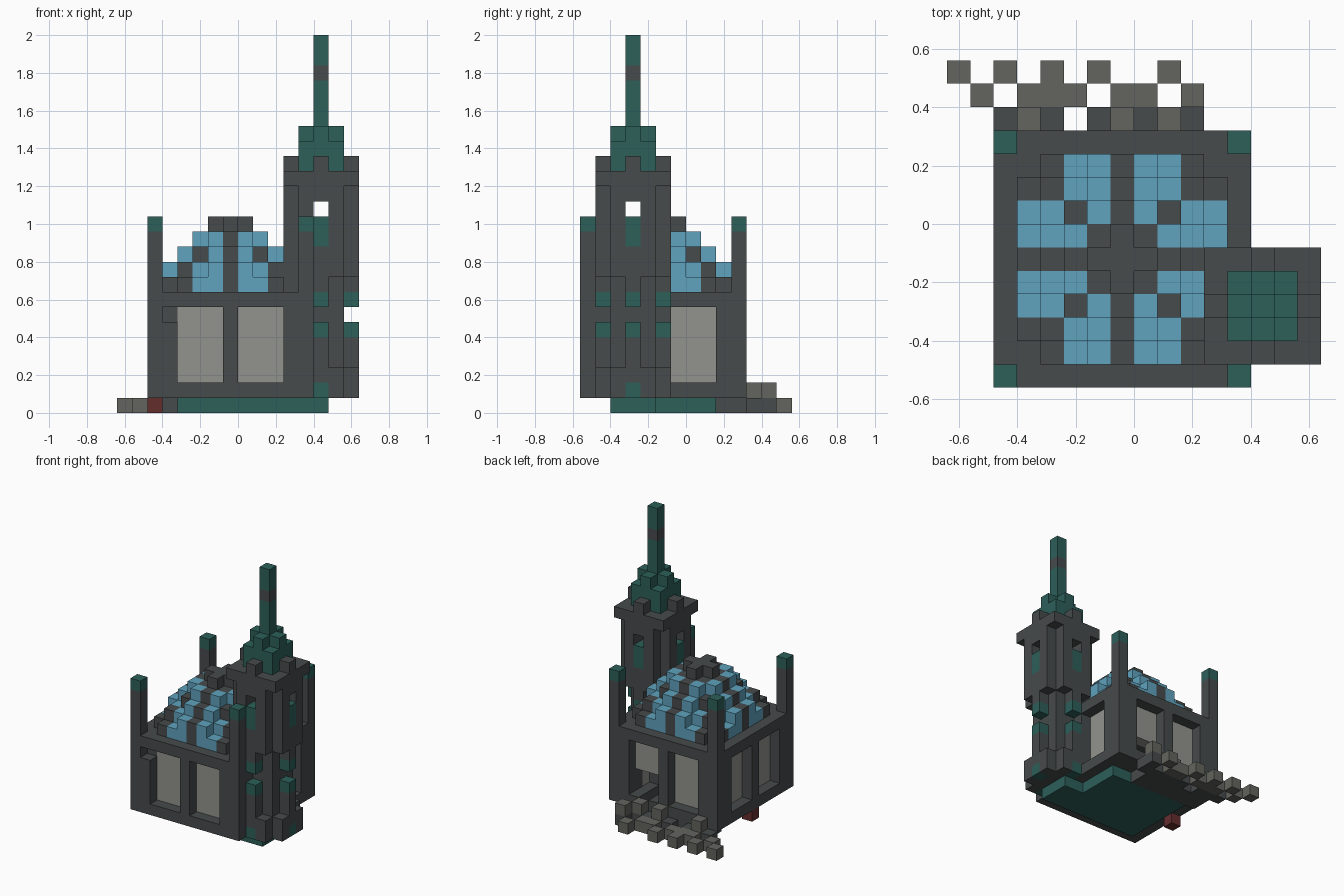
import bpy, bmesh
from mathutils import Vector

S = 0.08  # block size
if "Cube" in bpy.data.objects:
    bpy.data.objects.remove(bpy.data.objects["Cube"], do_unlink=True)

COLOURS = {
    "dark_stone": (0.063, 0.069, 0.070),
    "teal_copper": (0.026, 0.117, 0.102),
    "blue_glass": (0.115, 0.366, 0.515),
    "pale_pane": (0.29, 0.29, 0.27),
    "rubble_grey": (0.127, 0.127, 0.114),
    "dull_red": (0.13, 0.027, 0.027),
}
MATS = {}
for name, rgb in COLOURS.items():
    m = bpy.data.materials.new(name)
    m.use_nodes = True
    m.diffuse_color = (*rgb, 1)
    m.node_tree.nodes["Principled BSDF"].inputs["Base Color"].default_value = (*rgb, 1)
    MATS[name] = m
DARK, TEAL, BLUE, PANE, GREY, RED = COLOURS

cells = {}  # (i, j, k) -> (part, colour)


def fill(part, colour, xs, ys, zs):
    """Fill an inclusive range of blocks."""
    for i in range(xs[0], xs[1] + 1):
        for j in range(ys[0], ys[1] + 1):
            for k in range(zs[0], zs[1] + 1):
                cells[i, j, k] = (part, colour)


def put(part, colour, i, j, k):
    cells[i, j, k] = (part, colour)


def carve(xs, ys, zs):
    for i in range(xs[0], xs[1] + 1):
        for j in range(ys[0], ys[1] + 1):
            for k in range(zs[0], zs[1] + 1):
                cells.pop((i, j, k), None)


CX, CY = -1, -2   # hall centre block
TX, TY = 5, -4    # tower centre block

# Foundation
fill("foundation", DARK, (-5, 1), (2, 3), (0, 0))
fill("foundation", TEAL, (-4, 3), (-5, 1), (0, 0))
fill("foundation", TEAL, (4, 5), (-5, -3), (0, 0))
put("red_block", RED, -6, -2, 0)

# Hall with recessed windows on all four sides
fill("hall", DARK, (CX - 5, CX + 5), (CY - 5, CY + 5), (1, 7))
for side in (-1, 1):
    for a in (-2, 2):
        xs, ys = (CX + a - 1, CX + a + 1), (CY + a - 1, CY + a + 1)
        carve(xs, (CY + 5 * side,) * 2, (2, 6))
        fill("window_panes", PANE, xs, (CY + 4 * side,) * 2, (2, 6))
        carve((CX + 5 * side,) * 2, ys, (2, 6))
        fill("window_panes", PANE, (CX + 4 * side,) * 2, ys, (2, 6))
carve((-5, -5), (-7, -7), (6, 6))   # chipped corner
carve((0, 2), (1, 2), (2, 3))       # broken rear window
carve((1, 1), (1, 3), (1, 1))

# Corner posts with copper caps
for sx in (-5, 5):
    for sy in (-5, 5):
        fill("corner_posts", DARK, (CX + sx,) * 2, (CY + sy,) * 2, (8, 11))
        put("corner_posts", TEAL, CX + sx, CY + sy, 12)

# Stepped glass dome with dark ribs
for i in range(CX - 4, CX + 5):
    for j in range(CY - 4, CY + 5):
        hi, lo = sorted((abs(i - CX), abs(j - CY)), reverse=True)
        if lo == 4:
            continue
        top = 13 - max(hi, 1)
        if lo == 2 and hi > 2:
            top -= 1
        elif lo == 3:
            top = 12 - hi
        elif lo == 2:
            top = 10
        elif hi == lo == 1:
            top = 11
        glass = lo in (1, 2) and hi != lo
        fill("dome", BLUE if glass else DARK, (i, i), (j, j), (8, top))

# Tower: each layer is a square, an octagon or a plus
def layer(part, colour, k, shape, r=2):
    for a in range(-r, r + 1):
        for b in range(-r, r + 1):
            hi, lo = max(abs(a), abs(b)), min(abs(a), abs(b))
            if (shape == "square" or (shape == "octagon" and lo < r)
                    or (shape == "plus" and (hi < r or lo == 0))
                    or (shape == "cross" and lo == 0)):
                put(part, colour, TX + a, TY + b, k)


ARMS = [(2, 0), (-2, 0), (0, 2), (0, -2)]
for k in (1, 2):
    layer("tower", DARK, k, "octagon")
for k in range(3, 9):
    layer("tower", DARK, k, "plus")
for k in range(9, 15):
    layer("tower", DARK, k, "octagon")
layer("tower", DARK, 15, "square")
layer("tower", DARK, 16, "plus")
for a, b in ARMS:
    for k in (1, 5, 7, 11, 12):
        put("tower", TEAL, TX + a, TY + b, k)
    if (TX + a, TY + b) != (3, -4):
        cells.pop((TX + a, TY + b, 6), None)
# belfry openings pass right through
carve((TX - 2, TX + 2), (TY, TY), (13, 13))
carve((TX, TX), (TY - 2, TY + 2), (13, 13))

# Copper roof and spire
layer("tower_roof", TEAL, 16, "square", 1)
layer("tower_roof", TEAL, 17, "square", 1)
layer("tower_roof", TEAL, 18, "cross", 1)
fill("spire", TEAL, (TX, TX), (TY, TY), (19, 24))
put("spire", DARK, TX, TY, 22)

# Rubble path behind the hall
for i in (-6, -4, -2, 0, 2):
    put("rubble", DARK, i, 4, 0)
for i in (-8, -6, -4, -2, 1):
    put("rubble", GREY, i, 6, 0)
for i in (-7, -5, -4, -3, -1, 0):
    put("rubble", GREY, i, 5, 0)
for i, j in ((-5, 4), (-1, 4), (1, 4), (2, 5)):
    put("rubble", DARK, i, j, 0)
    put("rubble", GREY, i, j, 1)

# Build one mesh per part from the exposed block faces
DIRS = [Vector(d) for d in ((1, 0, 0), (-1, 0, 0), (0, 1, 0), (0, -1, 0), (0, 0, 1), (0, 0, -1))]
for part in sorted({p for p, c in cells.values()}):
    colours = sorted({c for p, c in cells.values() if p == part})
    bm = bmesh.new()
    for pos, (p, colour) in cells.items():
        if p != part:
            continue
        mid = Vector(pos) + Vector((0.5, 0.5, 0.5))
        for d in DIRS:
            if tuple(int(a + b) for a, b in zip(pos, d)) in cells:
                continue
            u = Vector((d.y, d.z, d.x))
            v = d.cross(u)
            corners = [mid + (d + u * a + v * b) / 2 for a, b in ((-1, -1), (1, -1), (1, 1), (-1, 1))]
            face = bm.faces.new([bm.verts.new(c * S) for c in corners])
            face.material_index = colours.index(colour)
    bmesh.ops.remove_doubles(bm, verts=bm.verts, dist=0.001)
    mesh = bpy.data.meshes.new(part)
    bm.to_mesh(mesh)
    bm.free()
    for c in colours:
        mesh.materials.append(MATS[c])
    bpy.context.collection.objects.link(bpy.data.objects.new(part, mesh))
